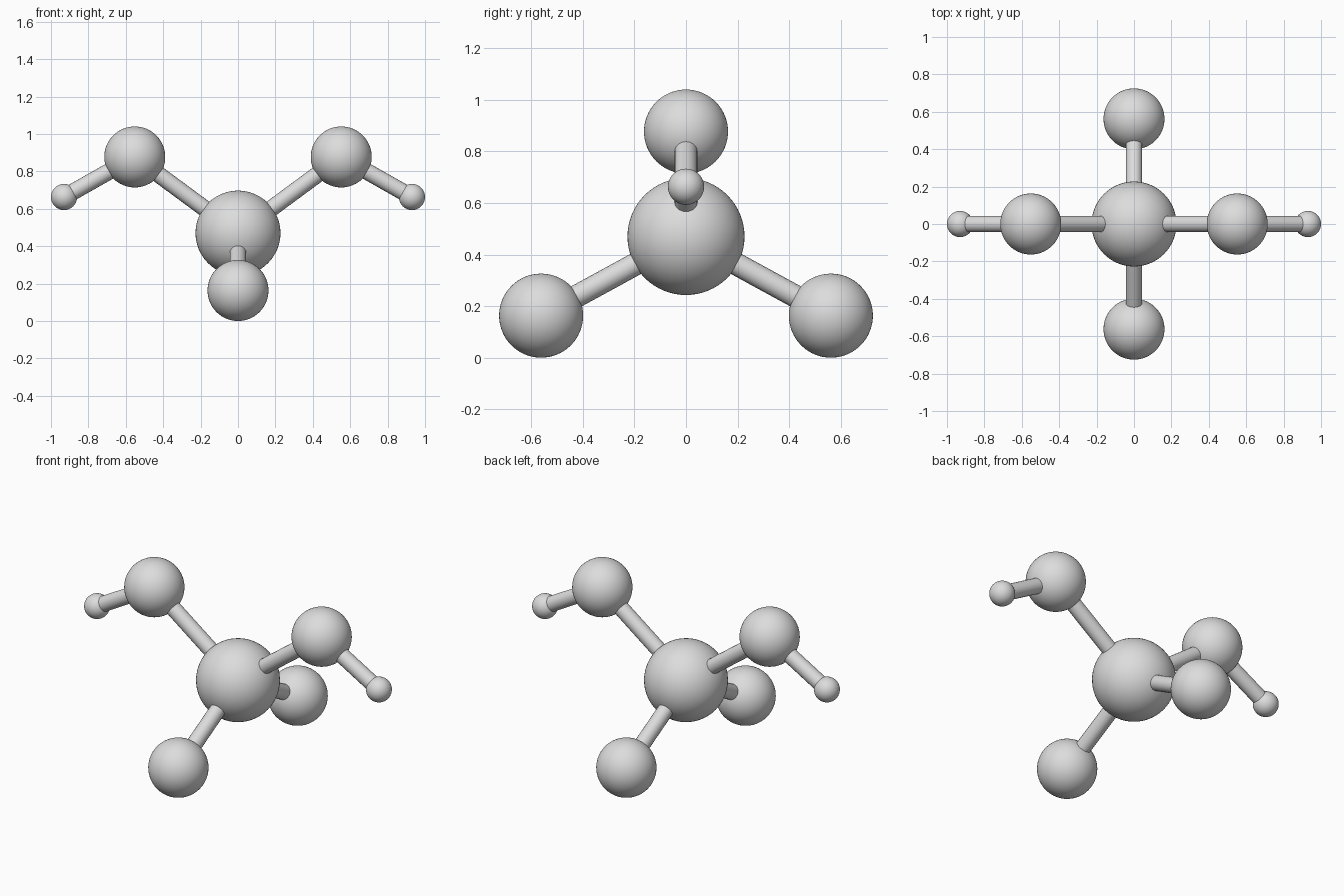
import bpy
from mathutils import Vector

cube = bpy.data.objects.get("Cube")
if cube:
    bpy.data.objects.remove(cube, do_unlink=True)

# Single pale grey material
grey = bpy.data.materials.new("pale_grey")
grey.use_nodes = True
colour = (0.72, 0.72, 0.72, 1)
grey.diffuse_color = colour
shader = grey.node_tree.nodes["Principled BSDF"]
shader.inputs["Base Color"].default_value = colour
shader.inputs["Roughness"].default_value = 0.6


def ball(name, centre, radius):
    bpy.ops.mesh.primitive_uv_sphere_add(segments=64, ring_count=32, radius=radius, location=centre)
    obj = bpy.context.object
    obj.name = name
    obj.data.materials.append(grey)
    bpy.ops.object.shade_smooth()


def rod(name, start, end, radius=0.044):
    axis = end - start
    bpy.ops.mesh.primitive_cylinder_add(vertices=20, radius=radius, depth=axis.length,
                                        location=(start + end) / 2)
    obj = bpy.context.object
    obj.name = name
    obj.rotation_mode = 'QUATERNION'
    obj.rotation_quaternion = axis.to_track_quat('Z', 'Y')
    obj.data.materials.append(grey)
    bpy.ops.object.shade_smooth_by_angle()


# Large central ball
core = Vector((0, 0, 0.47))
ball("central_ball", core, 0.227)

# Upper arms: a medium ball and a small end ball on each side
for side, s in (("left", 1), ("right", -1)):
    upper = Vector((s * 0.552, 0, 0.877))
    tip = Vector((s * 0.93, 0, 0.663))
    ball(side + "_upper_ball", upper, 0.163)
    ball(side + "_end_ball", tip, 0.07)
    rod(side + "_inner_rod", core, upper)
    rod(side + "_outer_rod", upper, tip)

# Lower arms: a medium ball at the front and the back
for side, s in (("front", -1), ("back", 1)):
    lower = Vector((0, s * 0.562, 0.163))
    ball(side + "_lower_ball", lower, 0.163)
    rod(side + "_lower_rod", core, lower)
